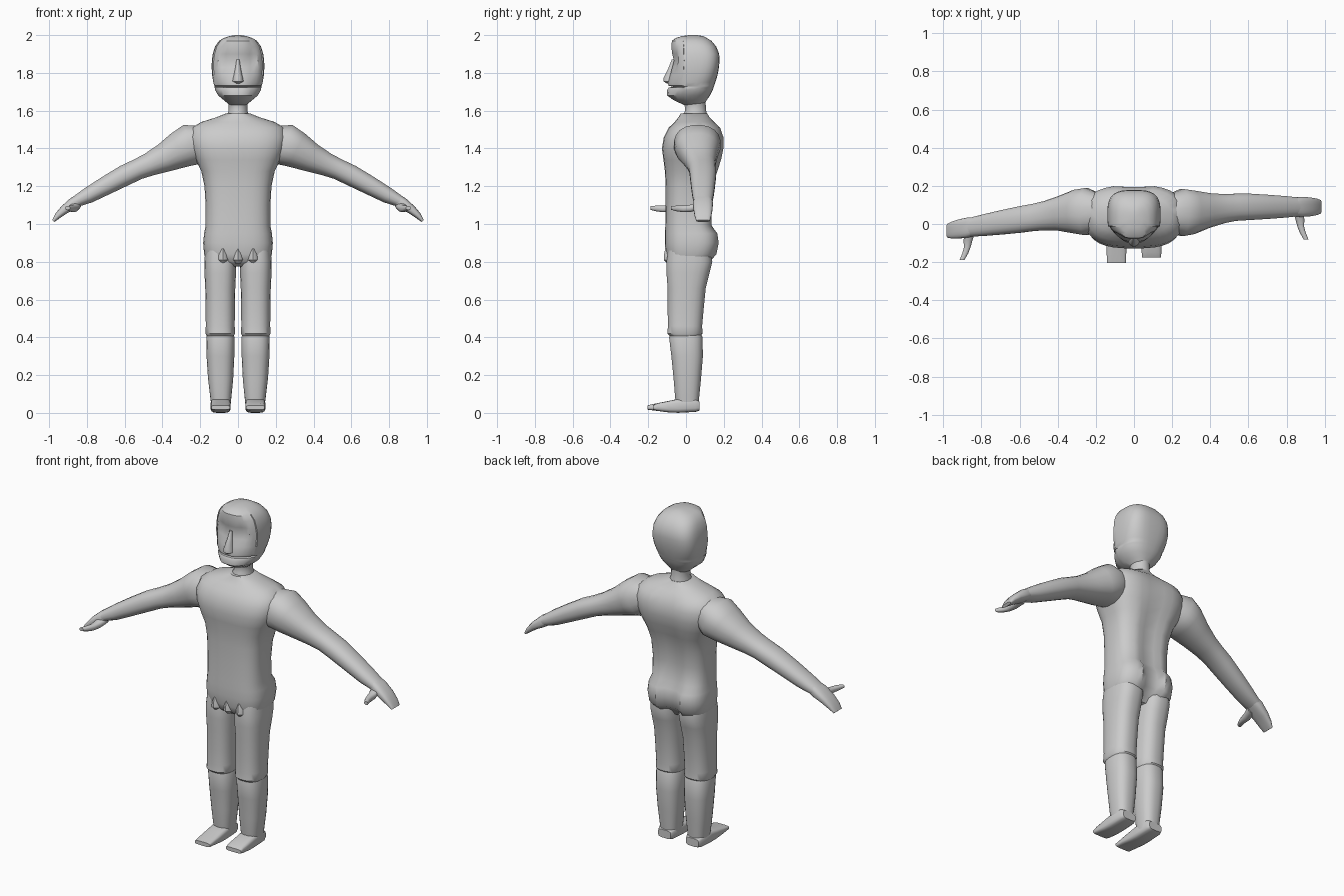
import bpy, bmesh, math
from mathutils import Vector


def loft(name, rings, segs=24, tweak=None, angle=40):
    """Skin rings of (centre, u axis, v axis, squareness) into a closed body."""
    bm = bmesh.new()
    loops = []
    for c, u, v, n in rings:
        loop = []
        for i in range(segs):
            t = 2 * math.pi * (i + 0.5) / segs
            a, b = math.cos(t), math.sin(t)
            a = math.copysign(abs(a) ** (2 / n), a)
            b = math.copysign(abs(b) ** (2 / n), b)
            p = Vector(c) + Vector(u) * a + Vector(v) * b
            if tweak:
                tweak(p)
            loop.append(bm.verts.new(p))
        loops.append(loop)
    for l0, l1 in zip(loops, loops[1:]):
        for i in range(segs):
            j = (i + 1) % segs
            bm.faces.new((l0[i], l0[j], l1[j], l1[i]))
    bm.faces.new(loops[0])
    bm.faces.new(loops[-1])
    bmesh.ops.recalc_face_normals(bm, faces=bm.faces)
    me = bpy.data.meshes.new(name)
    bm.to_mesh(me)
    bm.free()
    ob = bpy.data.objects.new(name, me)
    bpy.context.collection.objects.link(ob)
    bpy.ops.object.select_all(action='DESELECT')
    ob.select_set(True)
    bpy.context.view_layer.objects.active = ob
    bpy.ops.object.shade_smooth_by_angle(angle=math.radians(angle))
    return ob


def upright(rows, x=0):
    """Rows of (z, half width, front y, back y, squareness)."""
    return [((x, (f + b) / 2, z), (w, 0, 0), (0, (b - f) / 2, 0), n)
            for z, w, f, b, n in rows]


def bump(d, r):
    return max(0.0, 1 - (d / r) ** 2)


# Torso with spine groove and buttock cleft
def torso_shape(p):
    if p.y > 0.08 and 0.8 < p.z < 1.53:
        depth = 0.045 if p.z < 0.97 else 0.025
        p.y -= depth * bump(p.x, 0.06)


loft("torso", upright([
    (0.775, 0.12, -0.06, 0.08, 2.5), (0.80, 0.165, -0.095, 0.13, 2.8),
    (0.84, 0.180, -0.108, 0.165, 3), (0.90, 0.185, -0.112, 0.177, 3),
    (0.95, 0.180, -0.112, 0.170, 3), (0.99, 0.172, -0.11, 0.140, 3),
    (1.10, 0.172, -0.108, 0.135, 3), (1.20, 0.178, -0.108, 0.145, 3),
    (1.28, 0.195, -0.112, 0.17, 3), (1.34, 0.225, -0.12, 0.19, 3),
    (1.40, 0.250, -0.128, 0.203, 2.9), (1.46, 0.26, -0.118, 0.203, 2.8),
    (1.51, 0.245, -0.092, 0.185, 2.6), (1.54, 0.195, -0.06, 0.15, 2.4),
    (1.565, 0.115, -0.04, 0.125, 2.2), (1.585, 0.065, -0.03, 0.113, 2)]),
    segs=32, tweak=torso_shape)

# Gathered bumps at the crotch
for x in (-0.08, 0, 0.08):
    loft("crotch_fold", upright([
        (0.79, 0.012, -0.10, -0.06, 2), (0.81, 0.03, -0.117, -0.05, 2),
        (0.84, 0.025, -0.116, -0.05, 2), (0.87, 0.008, -0.11, -0.06, 2)], x), segs=10)

# Neck
loft("neck", upright([
    (1.55, 0.07, -0.035, 0.12, 2), (1.60, 0.05, -0.005, 0.108, 2),
    (1.64, 0.052, -0.01, 0.105, 2), (1.70, 0.07, -0.03, 0.11, 2)]), segs=16)


# Head with flat face, eye sockets and mouth slit
def head_shape(p):
    if p.y < -0.02:
        p.y += 0.022 * bump(abs(p.x) - 0.06, 0.045) * bump(p.z - 1.865, 0.05)
        p.y += 0.02 * bump(abs(p.x) - 0.13, 0.09)


loft("head", upright([
    (1.630, 0.045, -0.01, 0.095, 2), (1.655, 0.075, -0.065, 0.11, 2.3),
    (1.680, 0.105, -0.100, 0.127, 2.5), (1.710, 0.122, -0.100, 0.142, 2.6),
    (1.722, 0.124, -0.092, 0.146, 2.6), (1.727, 0.124, -0.068, 0.148, 2.6),
    (1.732, 0.126, -0.094, 0.150, 2.6), (1.75, 0.131, -0.095, 0.156, 2.8),
    (1.79, 0.138, -0.084, 0.168, 3), (1.83, 0.140, -0.080, 0.175, 3.2),
    (1.865, 0.139, -0.078, 0.178, 3.2), (1.90, 0.134, -0.080, 0.176, 3.2),
    (1.94, 0.122, -0.078, 0.160, 3), (1.97, 0.100, -0.075, 0.135, 2.8),
    (1.985, 0.075, -0.055, 0.11, 2.6), (1.995, 0.045, -0.02, 0.09, 2.4),
    (2.00, 0.015, 0.02, 0.06, 2)]), segs=32, tweak=head_shape, angle=35)

# Nose
loft("nose", upright([
    (1.745, 0.012, -0.105, -0.06, 2), (1.755, 0.03, -0.119, -0.05, 2),
    (1.775, 0.026, -0.119, -0.05, 2), (1.83, 0.014, -0.092, -0.05, 2),
    (1.87, 0.008, -0.076, -0.05, 2)]), segs=12)

# Legs and feet
for s, side, toe in ((-1, "left", -0.205), (1, "right", -0.175)):
    loft(side + "_thigh", upright([
        (0.86, 0.080, -0.095, 0.13, 2.6), (0.80, 0.085, -0.104, 0.14, 2.6),
        (0.74, 0.084, -0.104, 0.125, 2.6), (0.66, 0.080, -0.098, 0.105, 2.5),
        (0.55, 0.078, -0.098, 0.094, 2.5), (0.46, 0.077, -0.096, 0.086, 2.5),
        (0.42, 0.079, -0.100, 0.088, 2.5), (0.405, 0.070, -0.085, 0.075, 2.5)], s * 0.094))
    loft(side + "_shin", [((s * cx, c[1], c[2]), u, v, n) for cx, (c, u, v, n) in zip(
        (0.094, 0.093, 0.093, 0.092, 0.091, 0.09), upright([
            (0.43, 0.066, -0.08, 0.075, 2.4), (0.40, 0.075, -0.090, 0.088, 2.5),
            (0.30, 0.074, -0.078, 0.09, 2.5), (0.18, 0.067, -0.066, 0.08, 2.5),
            (0.08, 0.056, -0.058, 0.07, 2.6), (0.03, 0.05, -0.05, 0.066, 2.6)]))])
    loft(side + "_foot", [((s * 0.092, y, (lo + hi) / 2), (w, 0, 0), (0, 0, (hi - lo) / 2), 4)
         for y, w, lo, hi in ((0.072, 0.042, 0.012, 0.06), (0.05, 0.052, 0.005, 0.075),
                              (-0.04, 0.053, 0.0, 0.075), (-0.09, 0.053, 0.002, 0.064),
                              (-0.15, 0.052, 0.01, 0.052), (toe, 0.05, 0.017, 0.04))], segs=16)


# Arms, hands and thumbs
def limb(name, s, rows, n=2.3, segs=20):
    """Rows of (x, z, y centre, half thickness, half width in y)."""
    rings = []
    for i, (x, z, y, t, w) in enumerate(rows):
        a, b = rows[max(i - 1, 0)], rows[min(i + 1, len(rows) - 1)]
        d = Vector((b[0] - a[0], 0, b[1] - a[1])).normalized()
        rings.append(((s * x, y, z), (0, w, 0), (-s * d.z * t, 0, d.x * t), n))
    return loft(name, rings, segs)


path = ((0.17, 1.445, 0.08, 0.09), (0.25, 1.42, 0.112, 0.125), (0.31, 1.392, 0.099, 0.115),
        (0.39, 1.35, 0.078, 0.092), (0.47, 1.315, 0.062, 0.077), (0.53, 1.29, 0.056, 0.072),
        (0.60, 1.257, 0.056, 0.07), (0.70, 1.203, 0.05, 0.064), (0.79, 1.153, 0.043, 0.057),
        (0.86, 1.118, 0.03, 0.05))
palm = ((0.83, 1.135, 0.03, 0.045), (0.87, 1.11, 0.032, 0.053), (0.92, 1.075, 0.024, 0.05),
        (0.955, 1.043, 0.017, 0.044), (0.978, 1.016, 0.008, 0.036))
for s, side in ((-1, "left"), (1, "right")):
    def sway(x):
        if s > 0:
            return 0.06 + 0.03 * min(1, max(0, (x - 0.3) / 0.25))
        return 0.065 - 0.155 * max(0, x - 0.33)
    limb(side + "_arm", s, [(x, z, sway(x), t, w) for x, z, t, w in path])
    limb(side + "_hand", s, [(x, z, sway(x), t, w) for x, z, t, w in palm], n=2.8)
    y0 = sway(0.87) - 0.035
    loft(side + "_thumb", [((s * x, y0 - dy, z), (w, 0, 0), (0, 0, h), 2.4)
         for x, dy, z, w, h in ((0.86, -0.02, 1.10, 0.03, 0.022), (0.87, 0.03, 1.083, 0.024, 0.02),
                                (0.875, 0.07, 1.08, 0.018, 0.018), (0.885, 0.10, 1.082, 0.016, 0.016),
                                (0.902, 0.135, 1.085, 0.013, 0.01))], segs=12)
